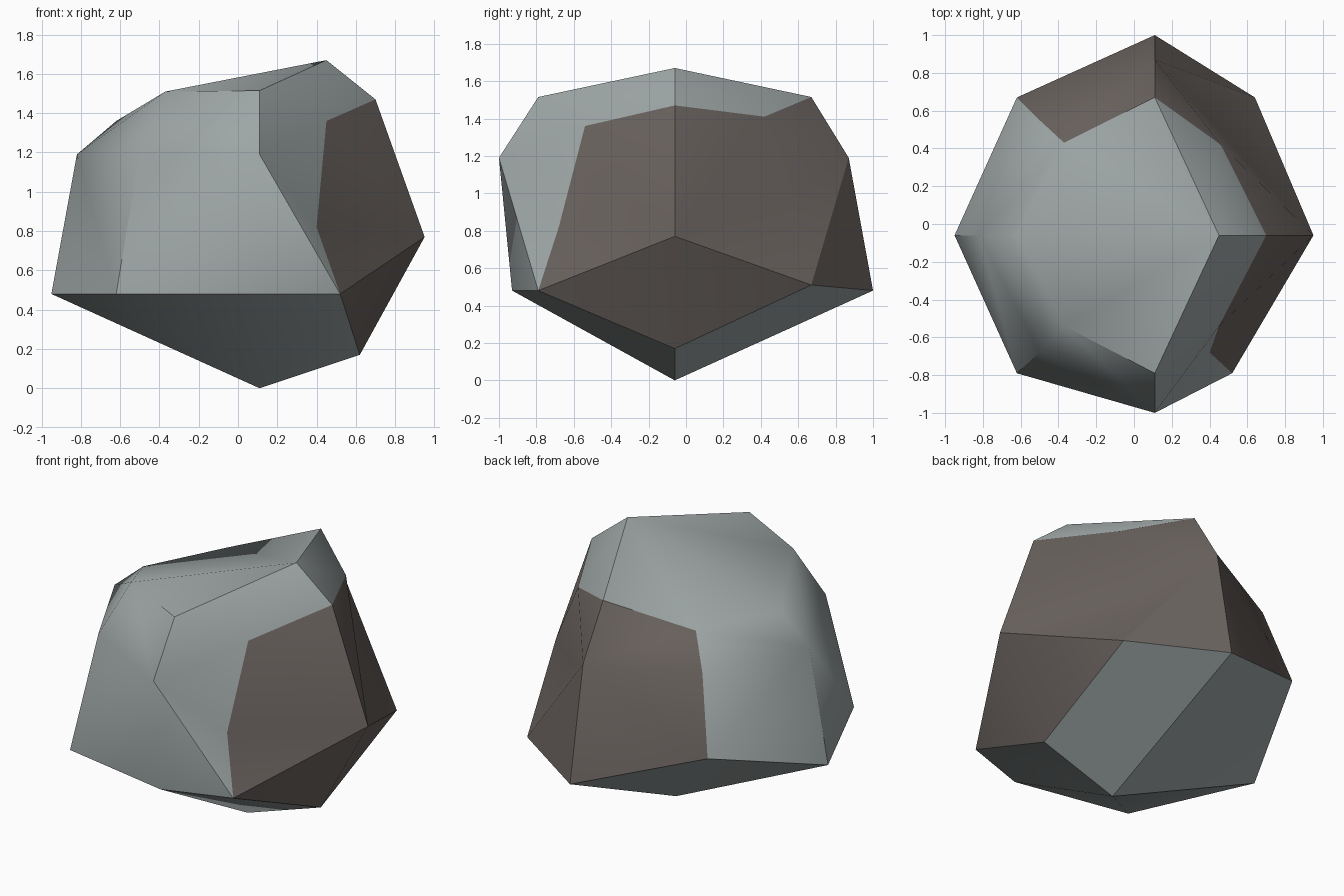
import bpy, bmesh

if "Cube" in bpy.data.objects:
    bpy.data.objects.remove(bpy.data.objects["Cube"])

# Two flat colours
def make_material(name, rgb):
    m = bpy.data.materials.new(name)
    m.diffuse_color = (*rgb, 1.0)
    m.use_nodes = True
    m.node_tree.nodes["Principled BSDF"].inputs["Base Color"].default_value = m.diffuse_color
    return m

grey = make_material("blue_grey_stone", (0.35, 0.39, 0.39))
brown = make_material("brown_stone", (0.145, 0.125, 0.115))

# Control points of the stone: layer (z) -> row (y, front to back) -> left, middle, right
LAYERS = {
    -1: [[(-.62, -.79, .48), (.11, -.93, .48), (.52, -.79, .48)],
         [(-.95, -.06, .48), (.11, -.06, 0), (.62, -.06, .17)],
         [(-.62, .67, .71), (.11, 1, .48), (.64, .67, .51)]],
    0: [[(-.50, -.68, 1.20), (.11, -1, 1.19), (.40, -.68, .82)],
        [(-.82, -.06, 1.19), None, (.95, -.06, .77)],
        [(-.50, .55, 1.17), (.11, .87, 1.19), (.40, .55, .98)]],
    1: [[(-.37, -.54, 1.51), (.11, -.79, 1.515), (.45, -.54, 1.36)],
        [(-.62, -.06, 1.36), (.45, -.06, 1.67), (.70, -.06, 1.47)],
        [(-.37, .43, 1.36), (.11, .67, 1.515), (.46, .42, 1.41)]],
}

# Cube with every side cut into 2 x 2
bm = bmesh.new()
bmesh.ops.create_cube(bm, size=2)
bmesh.ops.subdivide_edges(bm, edges=bm.edges[:], cuts=1, use_grid_fill=True)

# Right and back sides are brown, the rest grey
bm.normal_update()
for f in bm.faces:
    f.material_index = 1 if f.normal.x > .5 or f.normal.y > .5 else 0

# Split each quad from the cube corner to the middle of its side
for f in bm.faces[:]:
    ranked = sorted(f.verts, key=lambda v: v.co.length)
    bmesh.utils.face_split(f, ranked[0], ranked[-1])

# Pull the grid into the stone shape
for v in bm.verts:
    x, y, z = (round(c) for c in v.co)
    v.co = LAYERS[z][y + 1][x + 1]
bmesh.ops.recalc_face_normals(bm, faces=bm.faces[:])

mesh = bpy.data.meshes.new("stone")
bm.to_mesh(mesh)
bm.free()
stone = bpy.data.objects.new("stone", mesh)
bpy.context.collection.objects.link(stone)
mesh.materials.append(grey)
mesh.materials.append(brown)

# Soft sides with crisp ridges
for p in mesh.polygons:
    p.use_smooth = True
mesh.set_sharp_from_angle(angle=0.6)
